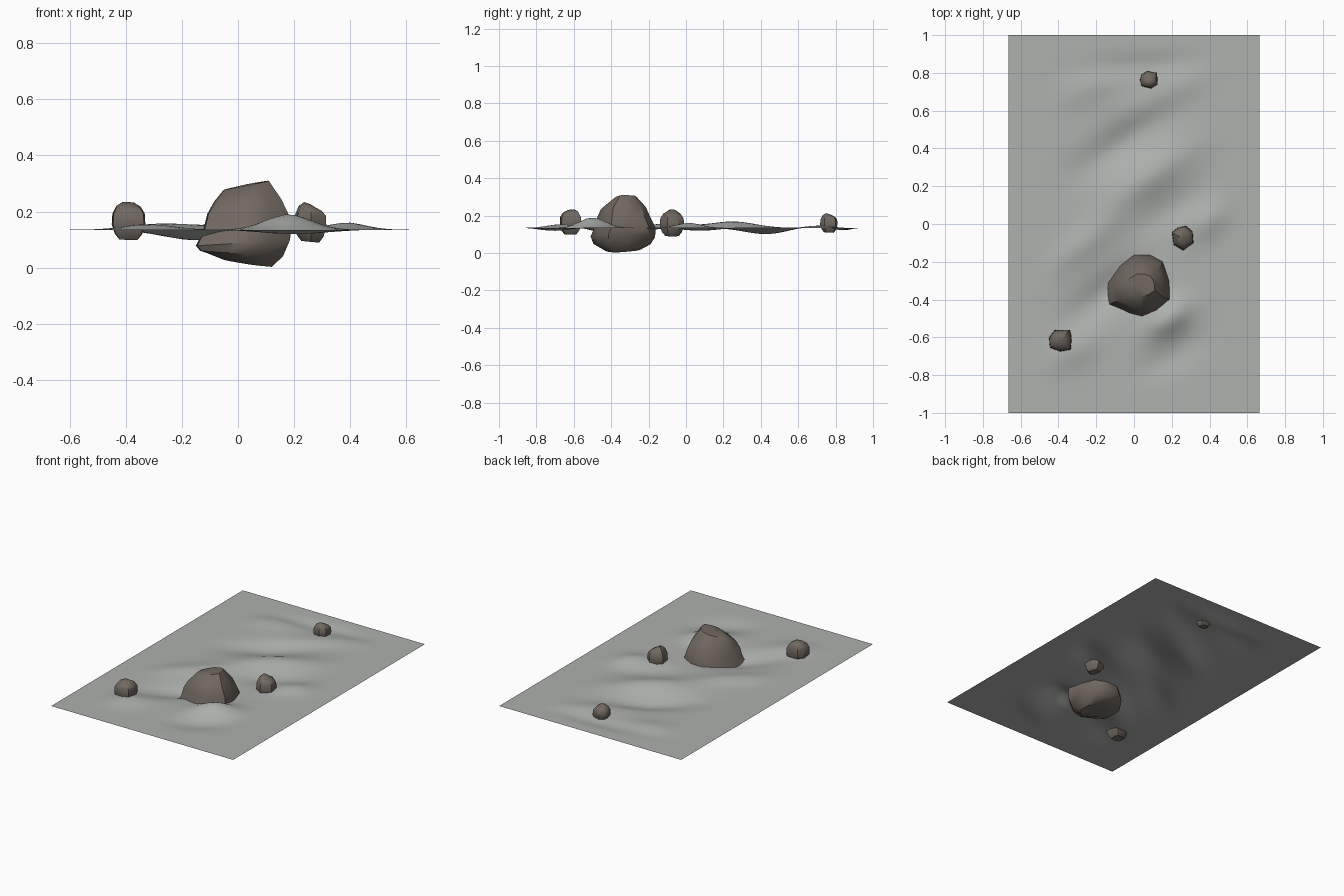
import bpy, bmesh, math

if "Cube" in bpy.data.objects:
    bpy.data.objects.remove(bpy.data.objects["Cube"])


def material(name, col):
    m = bpy.data.materials.new(name)
    m.diffuse_color = (*col, 1)
    m.use_nodes = True
    m.node_tree.nodes["Principled BSDF"].inputs["Base Color"].default_value = m.diffuse_color
    return m


WATER = material("pale grey water", (0.42, 0.44, 0.42))
ROCK = material("brown grey rock", (0.165, 0.138, 0.118))


def finish(bm, name, mat, angle):
    me = bpy.data.meshes.new(name)
    bm.to_mesh(me)
    bm.free()
    ob = bpy.data.objects.new(name, me)
    bpy.context.collection.objects.link(ob)
    me.materials.append(mat)
    bpy.ops.object.select_all(action='DESELECT')
    ob.select_set(True)
    bpy.context.view_layer.objects.active = ob
    bpy.ops.object.shade_smooth_by_angle(angle=math.radians(angle))
    return ob


# Water sheet: flat rim, diagonal ripples inside
# (x, y, height, half length, half width, angle)
RIPPLES = [
    (0.08, 0.25, 0.034, 0.26, 0.09, 35), (-0.06, 0.43, -0.034, 0.26, 0.09, 35),
    (0.18, -0.50, 0.055, 0.13, 0.08, 35), (-0.14, -0.36, -0.038, 0.22, 0.09, 40),
    (-0.26, -0.10, 0.022, 0.24, 0.08, 40), (0.40, 0.02, 0.026, 0.14, 0.08, 35),
    (0.20, 0.08, -0.016, 0.20, 0.08, 35), (-0.32, -0.66, 0.020, 0.14, 0.09, 30),
    (0.20, -0.70, -0.016, 0.18, 0.08, 30), (0.16, 0.68, 0.014, 0.24, 0.08, 30),
    (0.05, 0.86, -0.022, 0.28, 0.06, 5), (-0.25, 0.72, 0.012, 0.15, 0.08, 20),
]


def water_height(x, y):
    h = 0
    for cx, cy, amp, a, b, deg in RIPPLES:
        c, s = math.cos(math.radians(deg)), math.sin(math.radians(deg))
        u, v = (x - cx) * c + (y - cy) * s, (y - cy) * c - (x - cx) * s
        h += amp * math.exp(-(u / a) ** 2 - (v / b) ** 2)
    fade = min(1, max(0, 0.60 - abs(x)) / 0.2) * min(1, max(0, 0.94 - abs(y)) / 0.15)
    return 0.135 + h * fade


bm = bmesh.new()
NX, NY = 40, 60
grid = [[bm.verts.new((x, y, water_height(x, y)))
         for x in (-0.665 + 1.33 * i / NX for i in range(NX + 1))]
        for y in (-1 + 2 * j / NY for j in range(NY + 1))]
for j in range(NY):
    for i in range(NX):
        bm.faces.new((grid[j][i], grid[j][i + 1], grid[j + 1][i + 1], grid[j + 1][i]))
finish(bm, "water_surface", WATER, 60)


# Rocks: one outline stretched to a box at each level, then capped
# level = (x0, x1, y0, y1, z, tilt along x, tilt along y)
def rock(name, outline, levels, cap_offsets=(0, 0), angle=40):
    xs, ys = zip(*outline)
    unit = [((x - min(xs)) / (max(xs) - min(xs)), (y - min(ys)) / (max(ys) - min(ys)))
            for x, y in outline]
    bm = bmesh.new()
    rings = []
    for x0, x1, y0, y1, z, tx, ty in levels:
        rings.append([bm.verts.new((x0 + (x1 - x0) * u, y0 + (y1 - y0) * v,
                                    z + tx * (u - 0.5) + ty * (v - 0.5))) for u, v in unit])
    n = len(unit)
    for a, b in zip(rings, rings[1:]):
        for i in range(n):
            k = (i + 1) % n
            bm.faces.new((a[i], a[k], b[k], b[i]))
    for ring, lv, off in ((rings[0], levels[0], cap_offsets[0]),
                          (rings[-1], levels[-1], cap_offsets[1])):
        c = bm.verts.new(((lv[0] + lv[1]) / 2, (lv[2] + lv[3]) / 2, lv[4] + off))
        for i in range(n):
            bm.faces.new((ring[i], ring[(i + 1) % n], c))
    bmesh.ops.recalc_face_normals(bm, faces=bm.faces)
    return finish(bm, name, ROCK, angle)


rock("large_rock",
     [(-0.125, -0.42), (-0.03, -0.47), (0.04, -0.49), (0.12, -0.46), (0.19, -0.40),
      (0.185, -0.30), (0.15, -0.2), (0.08, -0.165), (0, -0.165), (-0.07, -0.22), (-0.13, -0.31)],
     [(-0.05, 0.12, -0.43, -0.24, 0.018, -0.025, 0.012),
      (-0.135, 0.16, -0.495, -0.19, 0.05, -0.02, 0.0),
      (-0.15, 0.185, -0.51, -0.165, 0.088, 0.02, 0.0),
      (-0.125, 0.19, -0.49, -0.163, 0.135, 0.01, 0.0),
      (-0.11, 0.18, -0.475, -0.19, 0.19, 0.0, 0.0),
      (-0.085, 0.155, -0.455, -0.215, 0.24, 0.01, 0.01),
      (-0.05, 0.11, -0.385, -0.265, 0.294, 0.032, 0.004)],
     (0.012, 0.003))


def small_rock(name, outline, z0, z1, tilt_x, tilt_y):
    xs, ys = zip(*outline)
    cx, cy = (min(xs) + max(xs)) / 2, (min(ys) + max(ys)) / 2
    rx, ry = max(xs) - cx, max(ys) - cy
    levels = []
    for t, s, k in ((0, 0.55, 0.2), (0.15, 0.82, 0.2), (0.4, 1, 0), (0.68, 0.96, 0),
                    (0.86, 0.72, 0.6), (0.95, 0.38, 0.7)):
        levels.append((cx - rx * s, cx + rx * s, cy - ry * s, cy + ry * s,
                       z0 + (z1 - z0) * t, tilt_x * k, tilt_y * k))
    rock(name, outline, levels, (0, 0.003))


small_rock("left_small_rock",
           [(-0.42, -0.562), (-0.34, -0.56), (-0.33, -0.60), (-0.335, -0.665),
            (-0.39, -0.675), (-0.445, -0.655), (-0.45, -0.60)], 0.10, 0.237, -0.005, 0.01)
small_rock("right_small_rock",
           [(0.275, -0.01), (0.31, -0.04), (0.315, -0.10), (0.26, -0.14),
            (0.21, -0.11), (0.20, -0.045), (0.23, -0.02)], 0.092, 0.23, -0.03, 0.0)
small_rock("back_small_rock",
           [(0.04, 0.79), (0.07, 0.81), (0.122, 0.80), (0.125, 0.74),
            (0.09, 0.717), (0.04, 0.73), (0.032, 0.765)], 0.11, 0.212, 0.0, -0.015)
